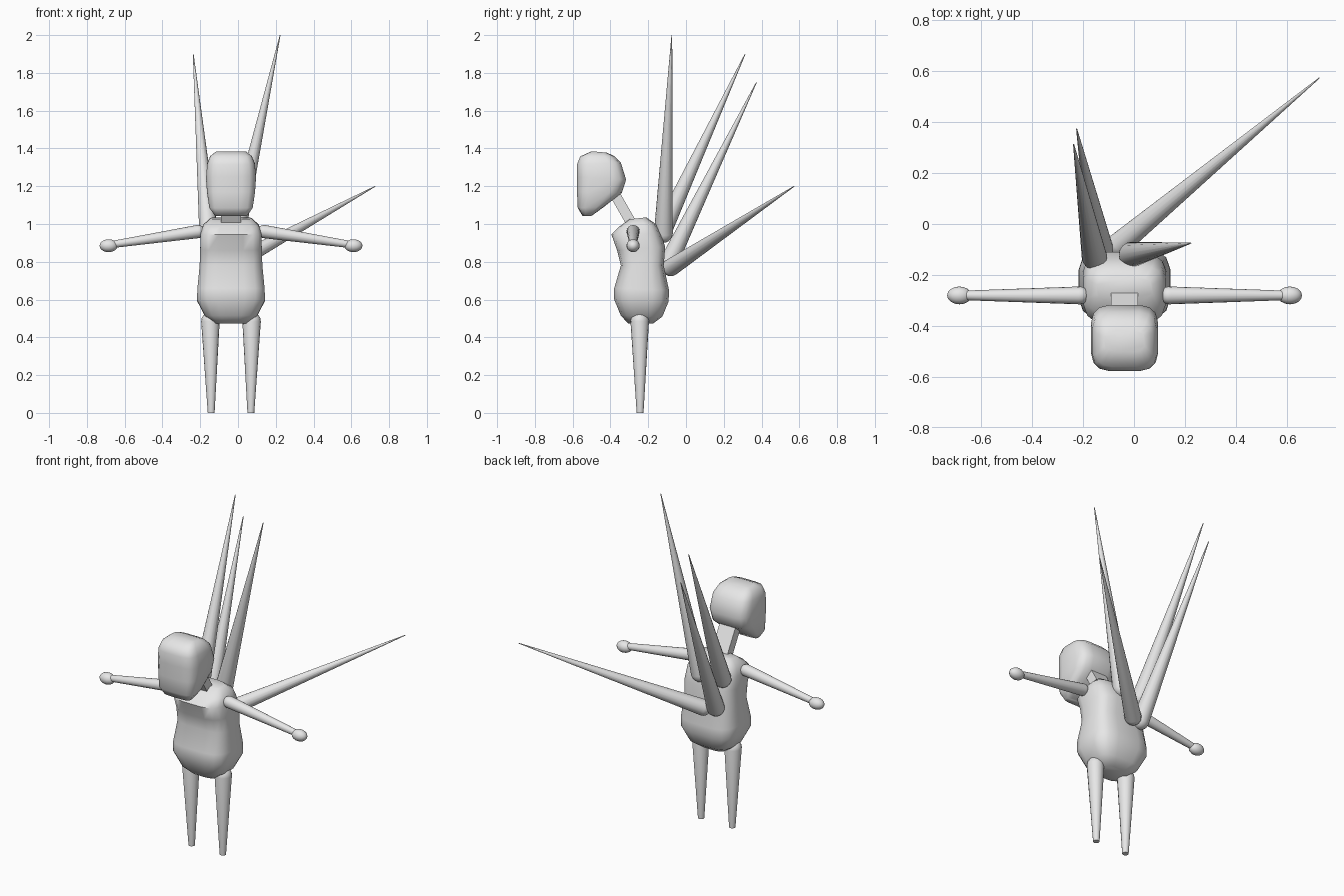
import bpy, bmesh, math
from mathutils import Vector

if "Cube" in bpy.data.objects:
    bpy.data.objects.remove(bpy.data.objects["Cube"])

CX = -0.037  # centre line of the figure

grey = bpy.data.materials.new("plain grey")
grey.diffuse_color = (0.8, 0.8, 0.8, 1)
grey.use_nodes = True
grey.node_tree.nodes["Principled BSDF"].inputs["Base Color"].default_value = grey.diffuse_color


def finish(name, bm, angle=40):
    bmesh.ops.recalc_face_normals(bm, faces=bm.faces)
    me = bpy.data.meshes.new(name)
    bm.to_mesh(me)
    bm.free()
    me.materials.append(grey)
    ob = bpy.data.objects.new(name, me)
    bpy.context.collection.objects.link(ob)
    bpy.ops.object.select_all(action='DESELECT')
    bpy.context.view_layer.objects.active = ob
    ob.select_set(True)
    bpy.ops.object.shade_smooth_by_angle(angle=math.radians(angle))
    return ob


def skin(bm, rings):
    for a, b in zip(rings, rings[1:]):
        for i in range(len(a)):
            j = (i + 1) % len(a)
            bm.faces.new((a[i], a[j], b[j], b[i]))
    bm.faces.new(rings[0][::-1])
    bm.faces.new(rings[-1])


def loft(name, sections, power, n=16):
    """Rounded-box rings; section = front y, front z, back y, back z, half width."""
    bm = bmesh.new()
    rings = []
    for fy, fz, by, bz, hw in sections:
        ring = []
        for i in range(n):
            t = 2 * math.pi * (i + 0.5) / n
            c, s = math.cos(t), math.sin(t)
            u = math.copysign(abs(c) ** (2 / power), c)
            v = math.copysign(abs(s) ** (2 / power), s)
            # normalise so the flats reach the full size
            k = math.cos(math.pi / n) ** (2 / power)
            u, v = u / k, v / k
            f = (v + 1) / 2
            ring.append(bm.verts.new((CX + u * hw, fy + (by - fy) * f, fz + (bz - fz) * f)))
        rings.append(ring)
    skin(bm, rings)
    return finish(name, bm, 60)


def limb(name, root, tip, r0, r1, n=16):
    """Tapered rod with a rounded root."""
    root, tip = Vector(root), Vector(tip)
    d = (tip - root).normalized()
    a = d.orthogonal().normalized()
    b = d.cross(a)
    stations = [(-r0 * math.cos(t), r0 * math.sin(t)) for t in (0.15, 0.5, 0.85, 1.2)]
    stations += [(0, r0), ((tip - root).length, r1)]
    bm = bmesh.new()
    rings = []
    for h, r in stations:
        rings.append([bm.verts.new(root + d * h + (a * math.cos(t) + b * math.sin(t)) * r)
                      for t in (2 * math.pi * i / n for i in range(n))])
    skin(bm, rings)
    return finish(name, bm)


# Torso
loft("torso", [
    (-0.305, 0.472, -0.175, 0.472, 0.085),
    (-0.345, 0.515, -0.125, 0.51, 0.138),
    (-0.38, 0.60, -0.092, 0.59, 0.18),
    (-0.38, 0.66, -0.09, 0.65, 0.178),
    (-0.345, 0.78, -0.118, 0.78, 0.166),
    (-0.365, 0.86, -0.11, 0.88, 0.163),
    (-0.395, 0.945, -0.135, 0.95, 0.161),
    (-0.355, 0.985, -0.16, 1.0, 0.148),
    (-0.30, 1.025, -0.21, 1.035, 0.11),
], 3.5)

# Head
loft("head", [
    (-0.548, 1.043, -0.50, 1.043, 0.085),
    (-0.573, 1.085, -0.435, 1.09, 0.115),
    (-0.577, 1.17, -0.34, 1.165, 0.127),
    (-0.577, 1.25, -0.317, 1.235, 0.132),
    (-0.577, 1.315, -0.345, 1.325, 0.126),
    (-0.56, 1.358, -0.38, 1.36, 0.11),
    (-0.50, 1.385, -0.42, 1.378, 0.08),
], 4)

# Neck: flat slanted block
bm = bmesh.new()
p, q = Vector((CX, -0.395, 1.19)), Vector((CX, -0.275, 0.98))
side = Vector((0, 0.87, 0.5)) * 0.027
skin(bm, [[bm.verts.new(c + side * s + Vector((0.053 * x, 0, 0)))
           for x, s in ((-1, -1), (1, -1), (1, 1), (-1, 1))] for c in (p, q)])
finish("neck", bm, 30)

# Arms, hands and legs on both sides
for label, m in (("right", 1), ("left", -1)):
    limb(label + "_arm", (CX + m * 0.175, -0.28, 0.96), (CX + m * 0.62, -0.28, 0.893), 0.035, 0.019)
    limb(label + "_leg", (CX + m * 0.109, -0.245, 0.485), (CX + m * 0.105, -0.243, 0), 0.049, 0.018)
    bm = bmesh.new()
    bmesh.ops.create_uvsphere(bm, u_segments=16, v_segments=10, radius=1)
    for v in bm.verts:
        v.co = Vector((CX + m * 0.648 + v.co.x * 0.048, -0.28 + v.co.y * 0.035, 0.885 + v.co.z * 0.034))
    finish(label + "_hand", bm)

# Long spikes on the back
for i, (root, tip, r) in enumerate([
    ((-0.01, -0.12, 0.95), (0.223, -0.075, 2.0), 0.05),
    ((-0.155, -0.13, 0.95), (-0.237, 0.313, 1.9), 0.05),
    ((-0.13, -0.10, 0.78), (-0.225, 0.373, 1.75), 0.05),
    ((-0.06, -0.08, 0.77), (0.727, 0.573, 1.2), 0.047),
]):
    limb("back_spike_%d" % (i + 1), root, tip, r, 0.002)
